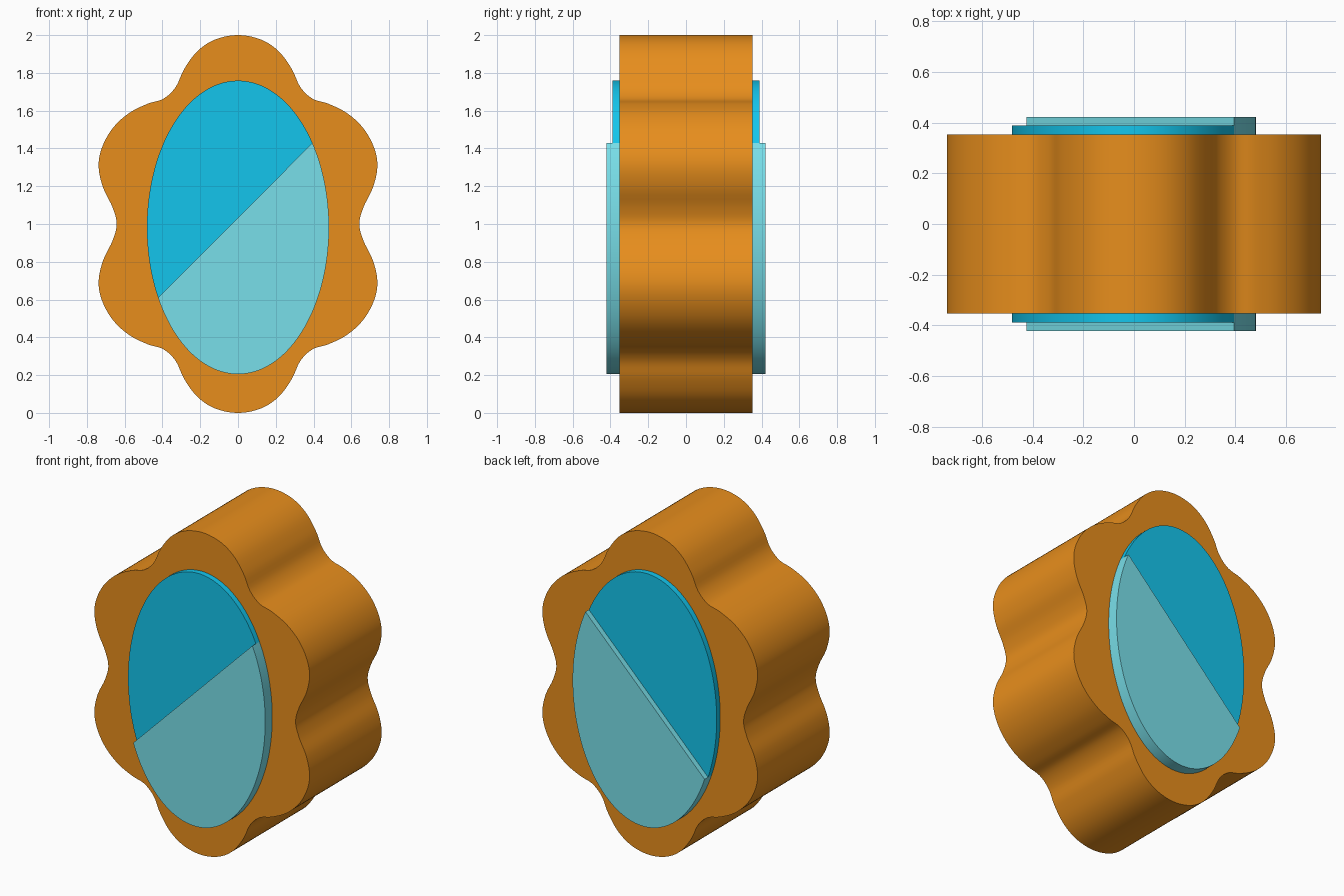
import bpy, bmesh, math
from mathutils import Vector

cube = bpy.data.objects.get("Cube")
if cube:
    bpy.data.objects.remove(cube, do_unlink=True)


def material(name, color):
    mat = bpy.data.materials.new(name)
    mat.use_nodes = True
    mat.diffuse_color = (*color, 1)
    mat.node_tree.nodes["Principled BSDF"].inputs["Base Color"].default_value = (*color, 1)
    return mat


def prism(name, outline, half_depth, mat):
    """Extrude an (x, z) outline symmetrically along y."""
    bm = bmesh.new()
    face = bm.faces.new([bm.verts.new((x, -half_depth, z)) for x, z in outline])
    result = bmesh.ops.extrude_face_region(bm, geom=[face], use_keep_orig=True)
    back = [v for v in result["geom"] if isinstance(v, bmesh.types.BMVert)]
    bmesh.ops.translate(bm, verts=back, vec=(0, 2 * half_depth, 0))
    bmesh.ops.recalc_face_normals(bm, faces=bm.faces)
    mesh = bpy.data.meshes.new(name)
    bm.to_mesh(mesh)
    bm.free()
    obj = bpy.data.objects.new(name, mesh)
    bpy.context.collection.objects.link(obj)
    mesh.materials.append(mat)
    bpy.ops.object.select_all(action="DESELECT")
    obj.select_set(True)
    bpy.context.view_layer.objects.active = obj
    bpy.ops.object.shade_smooth_by_angle(angle=math.radians(35))
    return obj


def smooth_loop(points, steps):
    """Closed Catmull-Rom curve through the points."""
    pts = [Vector(p) for p in points]
    n = len(pts)
    loop = []
    for i in range(n):
        a, b, c, d = (pts[(i + k) % n] for k in (-1, 0, 1, 2))
        for s in range(steps):
            t = s / steps
            loop.append(0.5 * (2 * b + (c - a) * t + (2 * a - 5 * b + 4 * c - d) * t * t
                               + (3 * b - a - 3 * c + d) * t ** 3))
    return loop


def ellipse_part(start, end, count=72):
    """Arc of the window ellipse, closed by a straight chord."""
    angles = [start + (end - start) * i / count for i in range(count + 1)]
    return [(0.482 * math.cos(a), 0.982 + 0.777 * math.sin(a)) for a in angles]


orange = material("orange", (0.80, 0.27, 0.012))
cyan = material("cyan", (0.007, 0.56, 0.84))
pale_cyan = material("pale_cyan", (0.19, 0.74, 0.82))

# Six-lobed body, one quarter mirrored to all four
quarter = [(0, 1), (0.12, 0.977), (0.215, 0.915), (0.285, 0.82), (0.33, 0.725), (0.395, 0.663),
           (0.48, 0.636), (0.58, 0.585), (0.665, 0.505), (0.72, 0.405), (0.738, 0.305),
           (0.715, 0.195), (0.665, 0.09), (0.642, 0)]
right_half = quarter + [(x, -z) for x, z in reversed(quarter[:-1])]
outline = right_half + [(-x, z) for x, z in reversed(right_half[1:-1])]
body = [(p.x, p.y + 1) for p in smooth_loop(outline, 5)]
prism("flower_body", body, 0.353, orange)

# Oval inlay split along a diagonal, the lower half standing prouder
upper_end = math.atan2(0.448 / 0.777, 0.395 / 0.482)
lower_end = math.atan2(-0.372 / 0.777, -0.422 / 0.482) + math.tau
prism("upper_inlay", ellipse_part(upper_end, lower_end), 0.388, cyan)
prism("lower_inlay", ellipse_part(lower_end, upper_end + math.tau), 0.422, pale_cyan)
